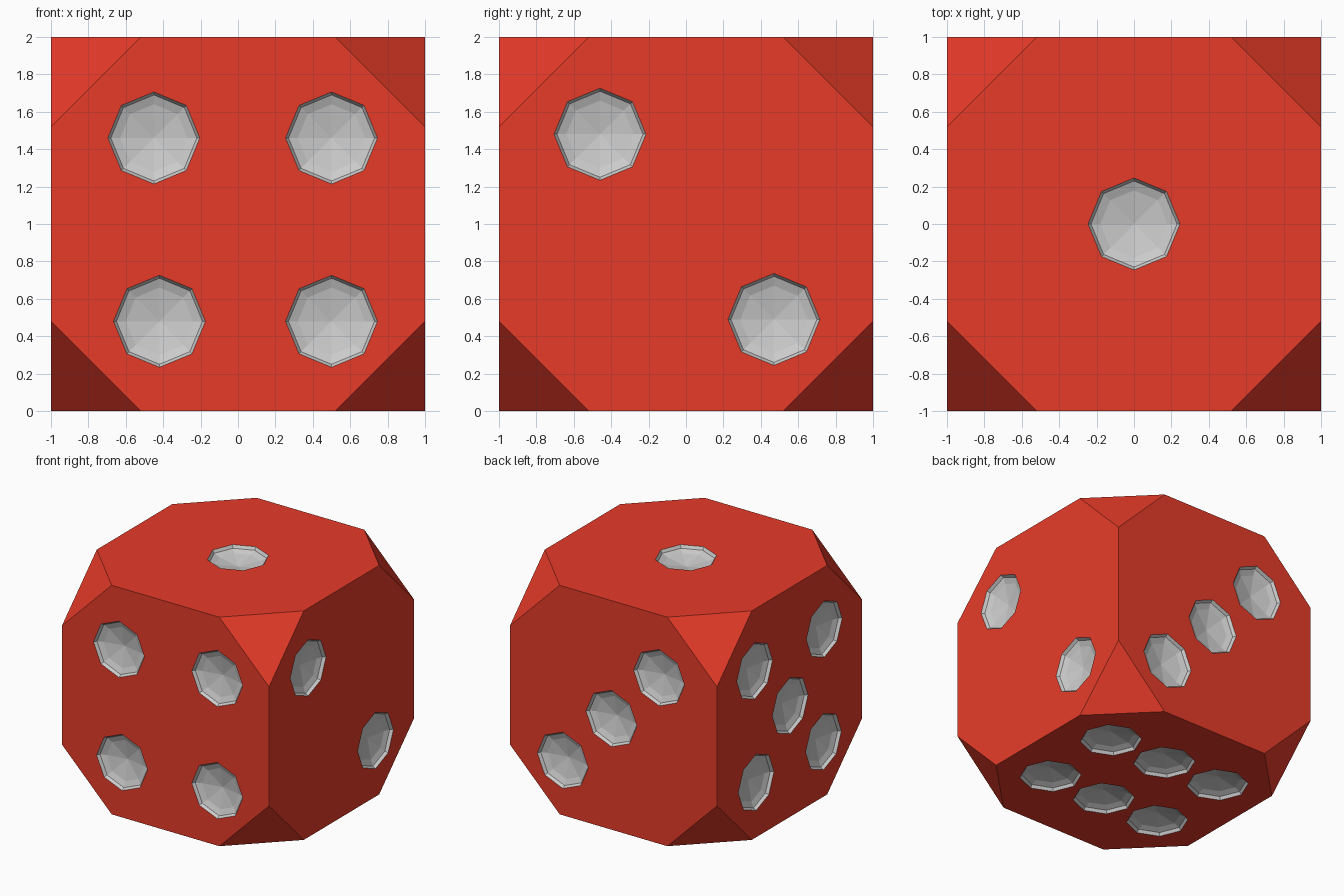
import bpy, bmesh, math
from itertools import product
from mathutils import Matrix, Vector

if "Cube" in bpy.data.objects:
    bpy.data.objects.remove(bpy.data.objects["Cube"])

EDGE = 0.52          # where the corner cuts meet the cube edges
CENTRE = Vector((0, 0, 1))


def material(name, colour):
    m = bpy.data.materials.new(name)
    m.diffuse_color = (*colour, 1)
    m.use_nodes = True
    m.node_tree.nodes["Principled BSDF"].inputs["Base Color"].default_value = m.diffuse_color
    return m


MATS = [material("red", (0.8, 0.044, 0.022)), material("pip_grey", (0.64, 0.64, 0.64))]


def make_object(name, bm):
    bmesh.ops.recalc_face_normals(bm, faces=bm.faces)
    me = bpy.data.meshes.new(name)
    bm.to_mesh(me)
    bm.free()
    for m in MATS:
        me.materials.append(m)
    ob = bpy.data.objects.new(name, me)
    bpy.context.collection.objects.link(ob)
    return ob


# Body: cube with its eight corners cut off
bm = bmesh.new()
for a, b in product((-1, 1), repeat=2):
    for e in (-EDGE, EDGE):
        for p in ((a, b, e), (a, e, b), (e, a, b)):
            bm.verts.new(Vector(p) + CENTRE)
bmesh.ops.convex_hull(bm, input=bm.verts)
bmesh.ops.dissolve_limit(bm, angle_limit=0.02, verts=bm.verts, edges=bm.edges)
body = make_object("die_body", bm)

# Pip recess: eight-sided bowl profile as (radius, height above face)
PROFILE = [(0.246, 0.05), (0.246, 0.0), (0.23, -0.025), (0.18, -0.045)]
BOTTOM = -0.08


def add_pip(bm, frame):
    rings = [[bm.verts.new(frame @ Vector((r * math.cos(k * math.pi / 4),
                                           r * math.sin(k * math.pi / 4), h)))
              for k in range(8)] for r, h in PROFILE]
    faces = [bm.faces.new(rings[0])]
    for lo, hi in zip(rings, rings[1:]):
        for k in range(8):
            j = (k + 1) % 8
            faces.append(bm.faces.new((lo[k], lo[j], hi[j], hi[k])))
    tip = bm.verts.new(frame @ Vector((0, 0, BOTTOM)))
    for k in range(8):
        faces.append(bm.faces.new((rings[-1][k], rings[-1][(k + 1) % 8], tip)))
    for f in faces:
        f.material_index = 1


# Pip layout per face: normal, u axis, v axis, positions from the face centre
X, Y, Z = Vector((1, 0, 0)), Vector((0, 1, 0)), Vector((0, 0, 1))
LAYOUT = [
    (Z, X, Y, [(0, 0)]),
    (X, Y, Z, [(-0.46, 0.48), (0.47, -0.51)]),
    (Y, X, Z, [(-0.44, 0.45), (0.02, -0.03), (0.49, -0.52)]),
    (-Y, X, Z, [(-0.45, 0.46), (0.5, 0.46), (-0.42, -0.52), (0.5, -0.52)]),
    (-X, Y, Z, [(-0.48, 0.46), (0.48, 0.46), (-0.01, -0.03), (-0.47, -0.52), (0.46, -0.52)]),
    (-Z, X, Y, [(x, y) for x in (-0.555, 0, 0.555) for y in (-0.375, 0.375)]),
]
bm = bmesh.new()
for n, u, v, spots in LAYOUT:
    for a, b in spots:
        frame = Matrix((u, v, n)).transposed().to_4x4()
        frame.translation = CENTRE + n + u * a + v * b
        add_pip(bm, frame)
cutter = make_object("pip_cutter", bm)
cutter.hide_render = True

# Carve the pips into the body
mod = body.modifiers.new("pips", 'BOOLEAN')
mod.operation = 'DIFFERENCE'
mod.solver = 'EXACT'
mod.object = cutter
bpy.context.view_layer.objects.active = body
bpy.ops.object.modifier_apply(modifier=mod.name)
bpy.data.objects.remove(cutter)
